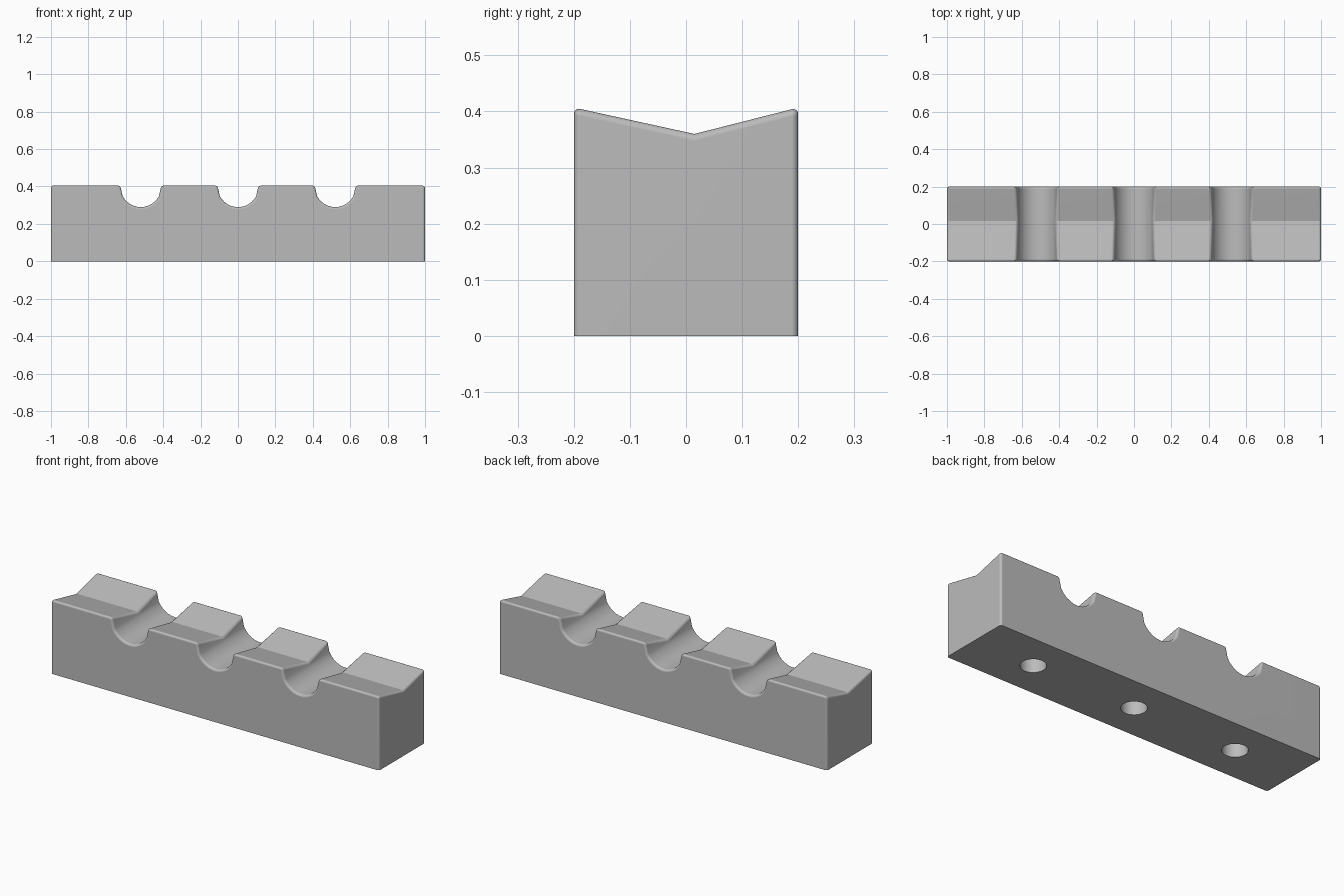
import bpy, bmesh, math

cube = bpy.data.objects.get("Cube")
if cube:
    bpy.data.objects.remove(cube, do_unlink=True)

# Main sizes
HALF_X, HALF_Y = 1.0, 0.2
GROOVE_X, GROOVE_Z, GROOVE_R = (-0.52, 0.0, 0.52), 0.40, 0.11
FILLET = 0.03
SECTIONS = ((-HALF_Y, 0.407), (0.015, 0.36), (HALF_Y, 0.407))  # y, top height
HOLE_X, HOLE_R, HOLE_DEPTH = (-0.63, 0.0, 0.63), 0.064, 0.2

grey = bpy.data.materials.new("plain grey")
grey.use_nodes = True
colour = (0.5, 0.5, 0.5, 1)
grey.diffuse_color = colour
grey.node_tree.nodes["Principled BSDF"].inputs["Base Color"].default_value = colour


def outline(top):
    """Lengthwise outline with three round grooves, for one top height."""
    pts = [(-HALF_X, 0), (-HALF_X, top)]
    for cx in GROOVE_X:
        half = math.sqrt(GROOVE_R ** 2 - (top - GROOVE_Z) ** 2)
        pts.append((cx - half, top))
        for i in range(13):
            a = math.radians(-152 + 124 * i / 12)
            pts.append((cx + GROOVE_R * math.cos(a), GROOVE_Z + GROOVE_R * math.sin(a)))
        pts.append((cx + half, top))
    return pts + [(HALF_X, top), (HALF_X, 0)]


# Block with a shallow lengthwise valley, joined from three sections
bm = bmesh.new()
rings = [[bm.verts.new((x, y, z)) for x, z in outline(top)] for y, top in SECTIONS]
n = len(rings[0])
for a, b in zip(rings, rings[1:]):
    for i in range(n):
        j = (i + 1) % n
        bm.faces.new((a[i], a[j], b[j], b[i]))
bm.faces.new(rings[0])
bm.faces.new(rings[-1])
bmesh.ops.recalc_face_normals(bm, faces=bm.faces)

# Mark every sharp edge except those of the base for rounding
weight = bm.edges.layers.float.new("bevel_weight_edge")
for e in bm.edges:
    on_base = all(v.co.z < 0.001 for v in e.verts)
    if not on_base and e.calc_face_angle(0) > math.radians(40):
        e[weight] = 1.0

mesh = bpy.data.meshes.new("grooved_block")
bm.to_mesh(mesh)
bm.free()
block = bpy.data.objects.new("grooved_block", mesh)
bpy.context.collection.objects.link(block)
mesh.materials.append(grey)

bevel = block.modifiers.new("rounding", 'BEVEL')
bevel.limit_method = 'WEIGHT'
bevel.width = FILLET
bevel.segments = 6

# Blind round holes in the underside
cutters = []
for x in HOLE_X:
    bpy.ops.mesh.primitive_cylinder_add(vertices=40, radius=HOLE_R, depth=2 * HOLE_DEPTH,
                                        location=(x, 0, 0))
    cutter = bpy.context.object
    cutter.name = "hole_cutter"
    cutter.hide_render = True
    cutter.data.materials.append(grey)
    cutters.append(cutter)
    cut = block.modifiers.new("hole", 'BOOLEAN')
    cut.operation = 'DIFFERENCE'
    cut.solver = 'EXACT'
    cut.object = cutter

# Apply, then remove the cutters
bpy.ops.object.select_all(action='DESELECT')
block.select_set(True)
bpy.context.view_layer.objects.active = block
for m in list(block.modifiers):
    bpy.ops.object.modifier_apply(modifier=m.name)
for c in cutters:
    bpy.data.objects.remove(c, do_unlink=True)

# Smooth fillets with flat large faces
bpy.ops.object.shade_smooth_by_angle(angle=math.radians(23))
normals = block.modifiers.new("flat_faces", 'WEIGHTED_NORMAL')
normals.keep_sharp = True
